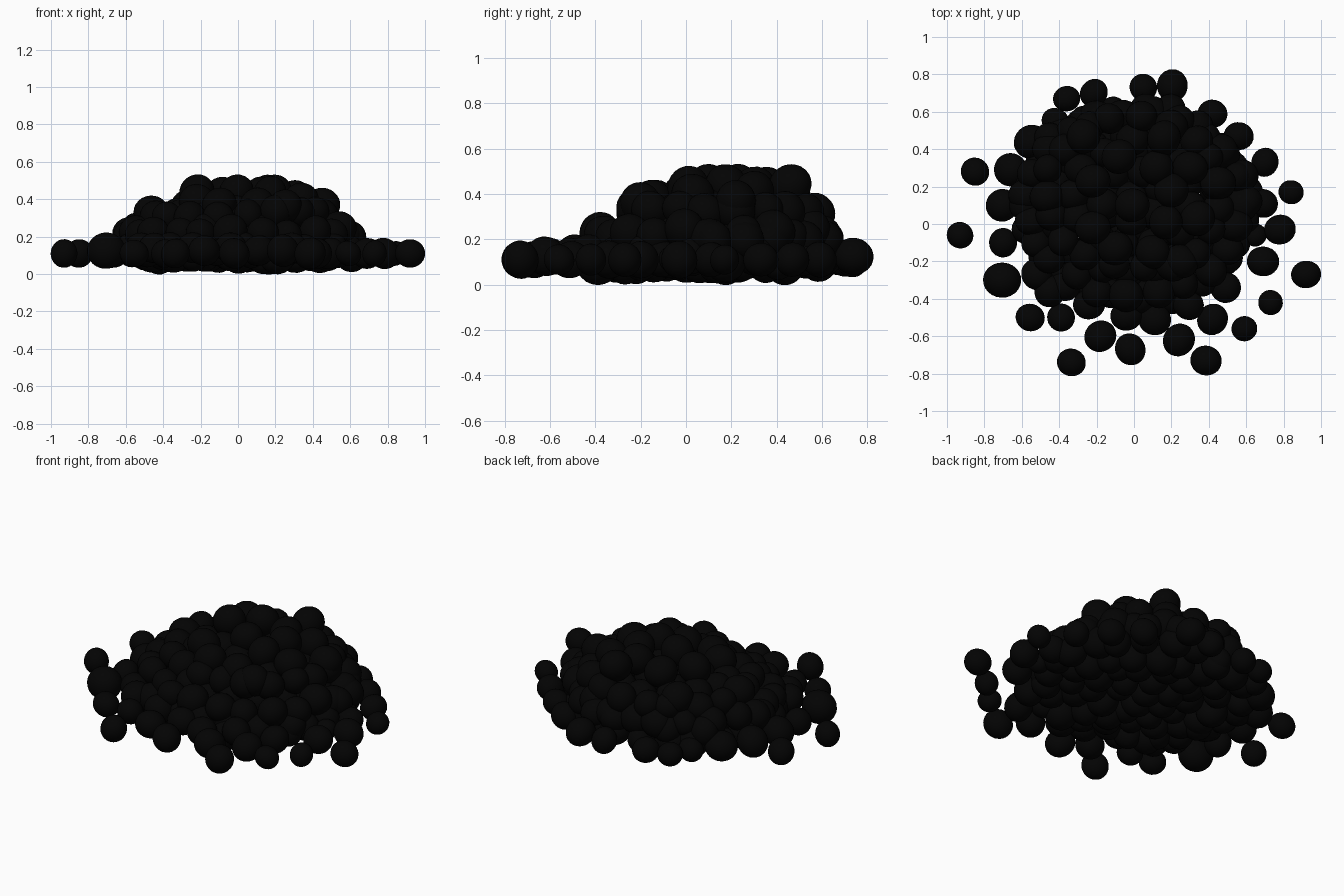
import bpy, bmesh, math, random
from mathutils import Matrix, Vector

random.seed(7)
black = bpy.data.materials.new("glossy_black")
black.diffuse_color = (0.001, 0.001, 0.001, 1)


def make_beads(name, beads):
    """One object made of slightly lumpy beads given as (x, y, z, radius)."""
    bm = bmesh.new()
    for x, y, z, r in beads:
        turn = Matrix.Rotation(random.uniform(0, 6.28), 4,
                               Vector((random.random(), random.random(), 0.3)).normalized())
        squash = Matrix.Diagonal((1.05, 0.96, 0.99, 1))
        bmesh.ops.create_uvsphere(bm, u_segments=24, v_segments=14, radius=r,
                                  matrix=Matrix.Translation((x, y, z)) @ turn @ squash)
    for f in bm.faces:
        f.smooth = True
    me = bpy.data.meshes.new(name)
    bm.to_mesh(me)
    bm.free()
    me.materials.append(black)
    bpy.context.collection.objects.link(bpy.data.objects.new(name, me))


def layer(cx, cy, rx, ry, z, step=0.145):
    """Concentric rings of beads filling an ellipse."""
    beads = []
    count = round(max(rx, ry) / step)
    for k in range(count + 1):
        t = k / count
        n = max(1, round(math.pi * (rx + ry) * t / step))
        phase = random.uniform(0, 6.28)
        for i in range(n):
            a = phase + 2 * math.pi * i / n
            j = [random.uniform(-0.022, 0.022) for _ in range(3)]
            beads.append((cx + rx * t * math.cos(a) + j[0],
                          cy + ry * t * math.sin(a) + j[1],
                          z + j[2], random.uniform(0.078, 0.094)))
    return beads


# Heap built in layers
make_beads("bottom_layer", layer(0.01, 0.10, 0.58, 0.50, 0.11))
make_beads("middle_layer", layer(-0.01, 0.11, 0.57, 0.48, 0.225))
make_beads("upper_layer", layer(0.0, 0.16, 0.47, 0.41, 0.32))

# Beads on the crown of the heap
crown = [
    (-0.22, 0.23, 0.44), (-0.08, 0.36, 0.43), (-0.01, 0.10, 0.44), (0.12, 0.30, 0.43),
    (0.30, 0.30, 0.41), (0.45, 0.22, 0.37), (0.16, 0.46, 0.44), (-0.27, 0.47, 0.36),
    (-0.22, -0.02, 0.39), (0.17, 0.01, 0.43), (0.34, 0.03, 0.40), (0.10, -0.15, 0.37),
    (-0.10, -0.13, 0.37), (0.25, -0.20, 0.36), (0.20, 0.18, 0.44),
]
make_beads("crown", [(x, y, z, 0.092) for x, y, z in crown])

# Loose beads scattered round the foot
loose = [
    (-0.93, -0.06, .073), (-0.85, 0.28, .076), (-0.70, -0.10, .078), (-0.705, -0.30, .098),
    (-0.705, 0.10, .088), (-0.66, 0.29, .09), (-0.55, 0.44, .09), (-0.42, 0.55, .072),
    (-0.36, 0.67, .07), (-0.215, 0.70, .075), (-0.11, 0.61, .072), (0.05, 0.73, .075),
    (0.205, 0.74, .084), (0.42, 0.59, .078), (0.56, 0.47, .077), (0.70, 0.33, .075),
    (0.84, 0.17, .066), (0.69, 0.11, .078), (0.78, -0.03, .083), (0.65, -0.06, .06),
    (0.92, -0.27, .077), (0.73, -0.42, .068), (0.69, -0.20, .083), (0.59, -0.56, .068),
    (0.42, -0.51, .083), (0.49, -0.34, .083), (0.385, -0.73, .083), (0.24, -0.62, .087),
    (0.11, -0.51, .085), (-0.02, -0.67, .083), (-0.18, -0.60, .084), (-0.335, -0.74, .077),
    (-0.39, -0.50, .075), (-0.555, -0.50, .075),
]
make_beads("loose_beads", [(x, y, 0.125 if r > 0.083 else 0.11, r) for x, y, r in loose])

# Second row of beads between the heap and the loose ones
front = [(-0.24, -0.43), (-0.37, -0.33), (-0.52, -0.27), (-0.04, -0.49), (0.03, -0.40),
         (0.29, -0.43), (0.17, -0.34), (0.50, -0.18), (-0.45, -0.36), (-0.57, -0.03)]
make_beads("front_row", [(x, y, 0.14, 0.083) for x, y in front])

# Beads along the right and back edge of the heap
edge = [(0.60, 0.12), (0.58, 0.26), (0.48, 0.38), (0.34, 0.52), (0.19, 0.61), (0.06, 0.61),
        (-0.26, 0.55), (-0.45, 0.46), (-0.58, 0.10)]
make_beads("edge_row", [(x, y, 0.20, 0.085) for x, y in edge])

# Lowest beads that touch the ground
make_beads("lowest_beads", [(0.01, -0.22, 0.092, 0.09), (-0.46, 0.0, 0.095, 0.09),
                            (-0.34, -0.3, 0.095, 0.09)])
